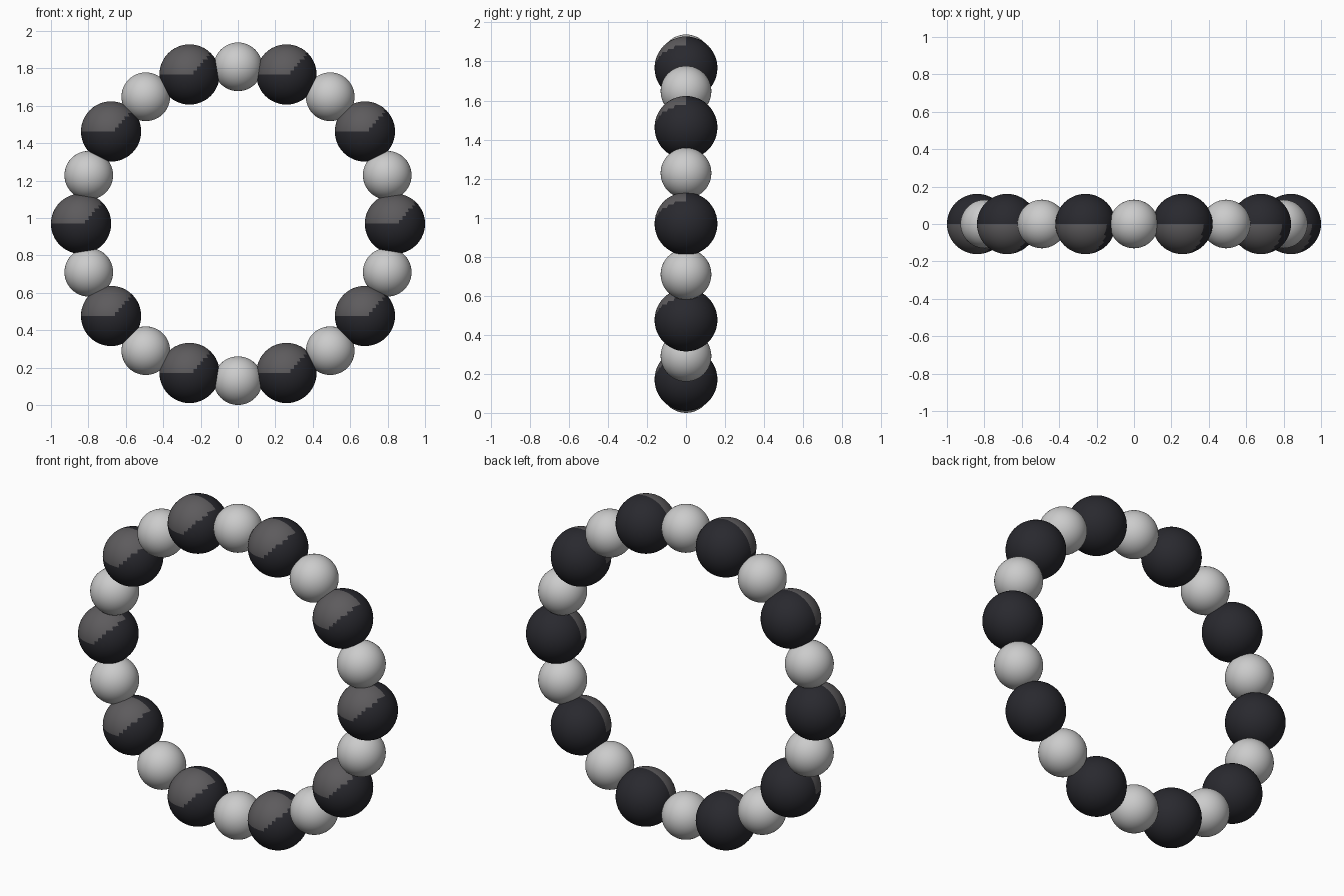
import bpy
from math import cos, sin, pi

if "Cube" in bpy.data.objects:
    bpy.data.objects.remove(bpy.data.objects["Cube"])

R = 0.839              # ring radius through bead centres
R_DARK, R_GREY = 0.161, 0.13
CZ = R + R_GREY        # ring centre height


def material(name, color):
    m = bpy.data.materials.new(name)
    m.diffuse_color = color
    m.use_nodes = True
    m.node_tree.nodes["Principled BSDF"].inputs["Base Color"].default_value = m.diffuse_color
    return m


dark = material("dark_glaze", (0.022, 0.022, 0.028, 1))
sheen = material("light_glaze", (0.11, 0.105, 0.11, 1))


def bead(name, angle, radius):
    bpy.ops.mesh.primitive_uv_sphere_add(
        segments=48, ring_count=24, radius=radius,
        location=(R * cos(angle), 0, CZ + R * sin(angle)))
    ob = bpy.context.object
    ob.name = name
    bpy.ops.object.shade_smooth()
    return ob


# Alternating large dark and small grey beads
for i in range(20):
    a = i * pi / 10
    if i % 2:
        bead(f"small_bead_{i // 2 + 1}", a, R_GREY)
        continue
    ob = bead(f"large_bead_{i // 2 + 1}", a, R_DARK)
    ob.data.materials.append(dark)
    ob.data.materials.append(sheen)
    # Lighter glaze patch on the upper front left of each dark bead
    for p in ob.data.polygons:
        c = p.center
        if c.y < 0 and c.z > 0 and c.z > c.x:
            p.material_index = 1
